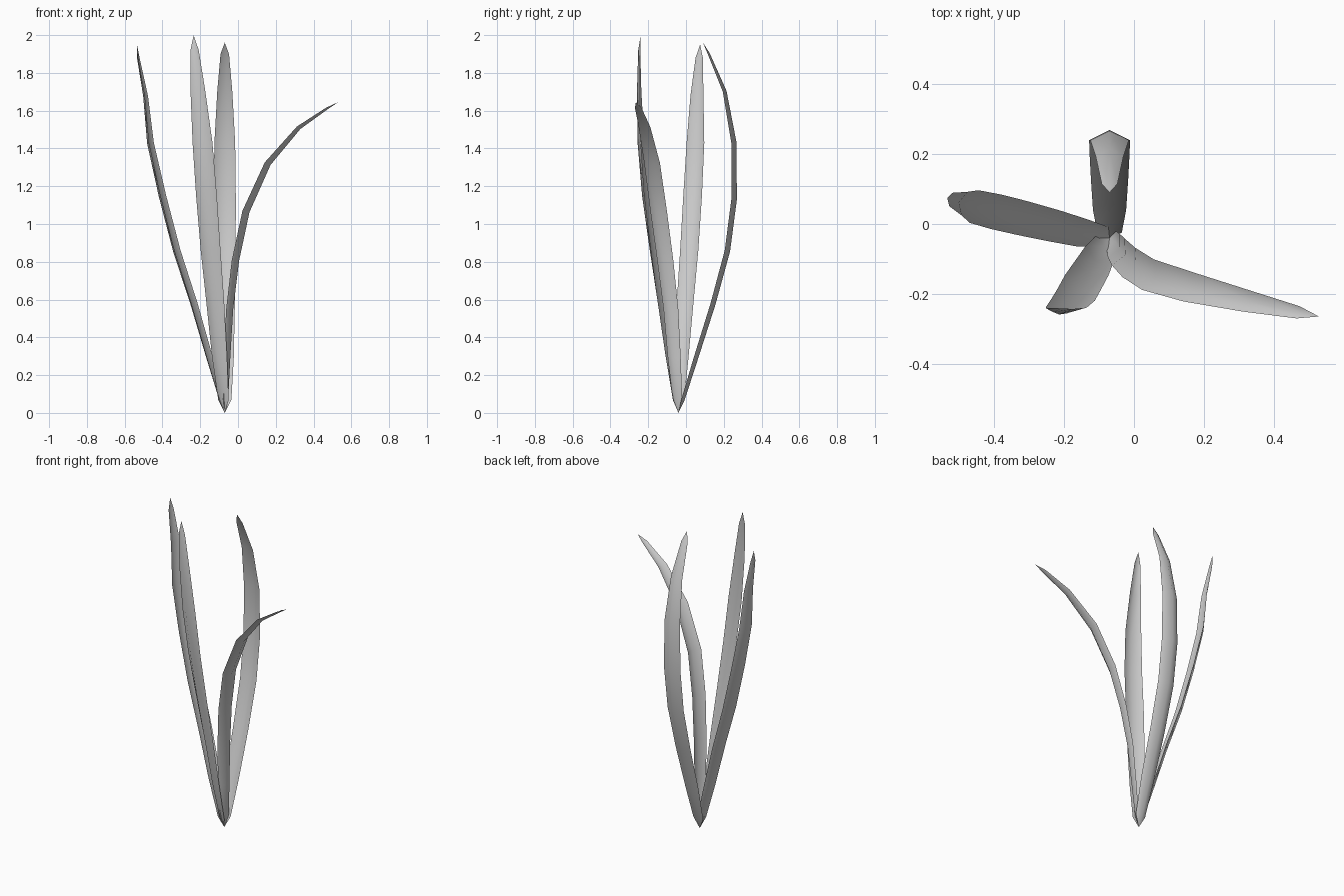
import bpy
import math
from mathutils import Vector

# Shared width profile: base point, flare, broad middle, narrowing tip, point
WIDTHS = [0, 0.07, 0.095, 0.107, 0.115, 0.117, 0.11, 0.08, 0.045, 0]
BASE = (-0.07, -0.04, 0.0)


def blade(name, path, azimuths, scale=1.0, fold=0.25):
    """V-folded leaf: edge path, width direction turning from first to last azimuth."""
    pts = [Vector(p) for p in [BASE] + path]
    n = len(pts)
    verts, rows, faces = [], [], []
    for i, p in enumerate(pts):
        w = WIDTHS[i] * scale
        if w == 0:
            rows.append([len(verts)] * 3)
            verts.append(p)
            continue
        a = math.radians(azimuths[0] + (azimuths[1] - azimuths[0]) * i / (n - 1))
        tan = (pts[i + 1] - pts[i - 1]).normalized()
        side = Vector((math.cos(a), math.sin(a), 0))
        side = (side - tan * side.dot(tan)).normalized()
        out = tan.cross(side)
        k = len(verts)
        verts += [p - side * w / 2, p + out * w * fold, p + side * w / 2]
        rows.append([k, k + 1, k + 2])
    for r, s in zip(rows, rows[1:]):
        for j in (0, 1):
            f = [r[j], s[j], s[j + 1], r[j + 1]]
            faces.append(list(dict.fromkeys(f)))
    me = bpy.data.meshes.new(name)
    me.from_pydata([tuple(v) for v in verts], [], faces)
    me.update()
    for poly in me.polygons:
        poly.use_smooth = True
    ob = bpy.data.objects.new(name, me)
    bpy.context.collection.objects.link(ob)
    return ob


# Back leaf, arching backwards then curling in at the tip
blade("back_leaf", [
    (-0.07, -0.025, 0.07), (-0.07, 0.04, 0.29), (-0.07, 0.13, 0.58),
    (-0.07, 0.205, 0.86), (-0.07, 0.24, 1.13), (-0.07, 0.24, 1.43),
    (-0.07, 0.195, 1.70), (-0.07, 0.115, 1.90), (-0.07, 0.09, 1.96)], (0, 0))

# Left leaf, leaning out and straightening near the top
blade("left_leaf", [
    (-0.085, -0.037, 0.07), (-0.15, -0.025, 0.30), (-0.23, -0.005, 0.58),
    (-0.32, 0.017, 0.86), (-0.395, 0.035, 1.15), (-0.458, 0.05, 1.43),
    (-0.485, 0.058, 1.68), (-0.525, 0.07, 1.88), (-0.535, 0.075, 1.95)], (65, 80), 0.88)

# Front leaf, nearly upright with a slight twist
blade("front_leaf", [
    (-0.077, -0.05, 0.07), (-0.098, -0.085, 0.30), (-0.12, -0.125, 0.58),
    (-0.145, -0.165, 0.86), (-0.167, -0.205, 1.15), (-0.188, -0.23, 1.43),
    (-0.213, -0.24, 1.71), (-0.23, -0.242, 1.92), (-0.235, -0.24, 2.0)], (140, 185), 0.97)

# Right leaf, bending far out to the side
blade("right_leaf", [
    (-0.065, -0.045, 0.07), (-0.058, -0.062, 0.29), (-0.045, -0.08, 0.55),
    (-0.015, -0.11, 0.81), (0.04, -0.145, 1.07), (0.155, -0.18, 1.325),
    (0.32, -0.22, 1.515), (0.47, -0.253, 1.615), (0.53, -0.265, 1.645)], (240, 257), 0.8)
